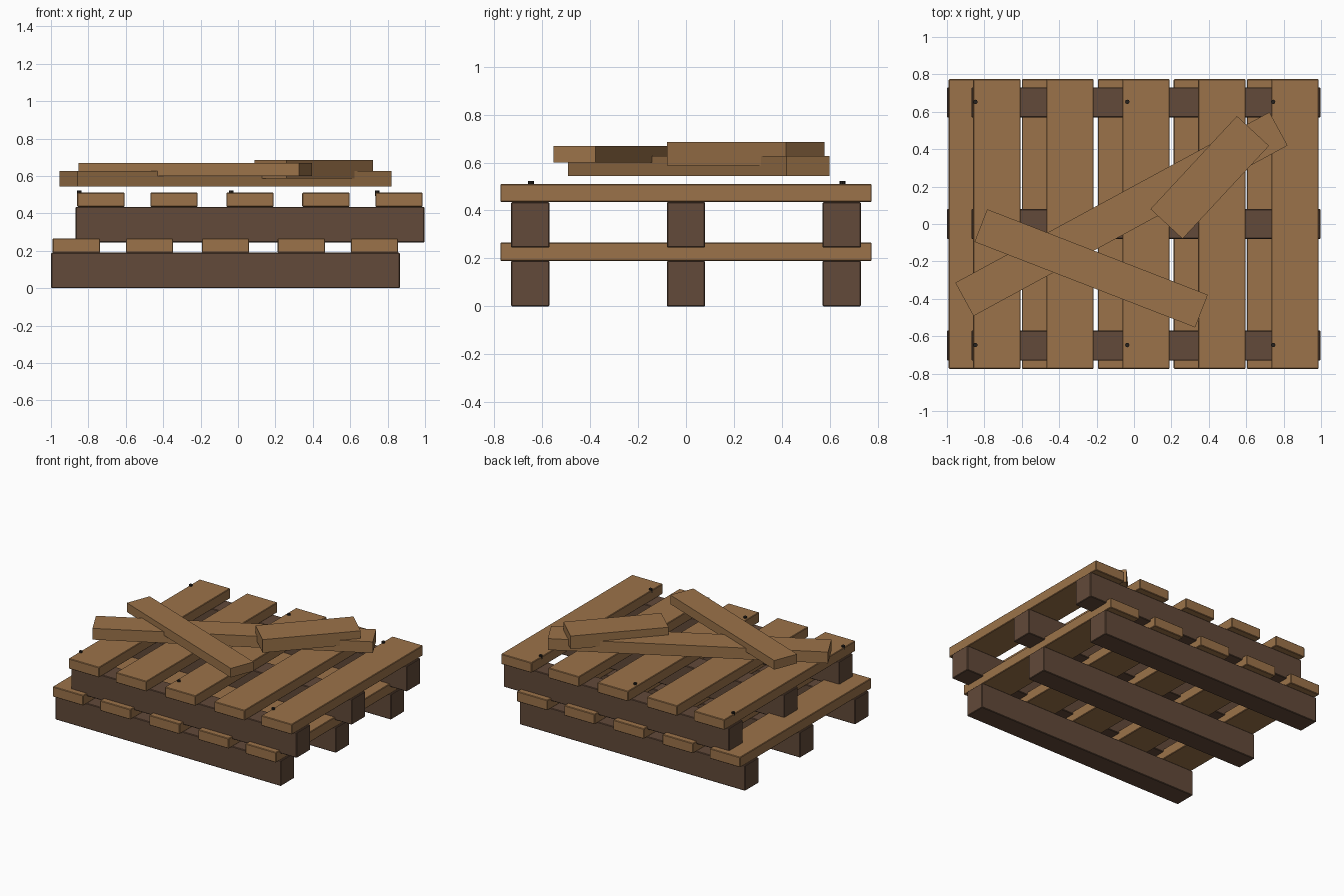
import bpy
import math

cube = bpy.data.objects.get("Cube")
if cube:
    bpy.data.objects.remove(cube, do_unlink=True)


def make_material(name, color):
    mat = bpy.data.materials.new(name)
    mat.use_nodes = True
    mat.diffuse_color = (*color, 1)
    bsdf = next(n for n in mat.node_tree.nodes if n.type == 'BSDF_PRINCIPLED')
    bsdf.inputs["Base Color"].default_value = (*color, 1)
    return mat


plank_wood = make_material("plank wood", (0.33, 0.171, 0.067))
beam_wood = make_material("dark beam wood", (0.122, 0.067, 0.041))
nail_metal = make_material("nail metal", (0.02, 0.016, 0.013))


def board(name, center, size, mat, angle=0, bevel=0.0):
    """Rectangular board turned about z, with optional worn edges."""
    bpy.ops.mesh.primitive_cube_add(size=1, location=center)
    ob = bpy.context.object
    ob.name = name
    ob.scale = size
    bpy.ops.object.transform_apply(location=False, rotation=False, scale=True)
    ob.rotation_euler.z = math.radians(angle)
    ob.data.materials.append(mat)
    if bevel:
        mod = ob.modifiers.new("worn_edges", 'BEVEL')
        mod.width = bevel
        mod.segments = 1
    return ob


def pallet(name, x, z):
    """Three beams along x carrying five slats along y."""
    for side, y in (("front", -0.65), ("middle", 0), ("back", 0.65)):
        board(f"{name}_{side}_beam", (x, y, z + 0.095), (1.865, 0.16, 0.19),
              beam_wood, bevel=0.004)
    for i, dx in enumerate((-0.797, -0.406, 0, 0.406, 0.797)):
        board(f"{name}_slat_{i + 1}", (x + dx, 0, z + 0.228), (0.253, 1.55, 0.076),
              plank_wood, bevel=0.004)


# Two stacked pallets, the upper one shifted sideways
pallet("lower_pallet", -0.067, 0)
pallet("upper_pallet", 0.064, 0.245)

# Nails standing proud of the upper slats
for x in (-0.848, -0.036, 0.744):
    for y in (-0.647, 0.653):
        bpy.ops.mesh.primitive_cylinder_add(vertices=8, radius=0.012, depth=0.03,
                                            location=(x, y, 0.507))
        nail = bpy.context.object
        nail.name = "nail"
        nail.data.materials.append(nail_metal)

# Loose planks thrown on top
board("long_loose_plank", (-0.067, 0.053, 0.586), (1.911, 0.203, 0.084), plank_wood, 28.5)
board("middle_loose_plank", (-0.229, -0.237, 0.635), (1.265, 0.187, 0.068), plank_wood, -21.2)
board("short_loose_plank", (0.405, 0.249, 0.636), (0.679, 0.234, 0.098), plank_wood, 47.1)
